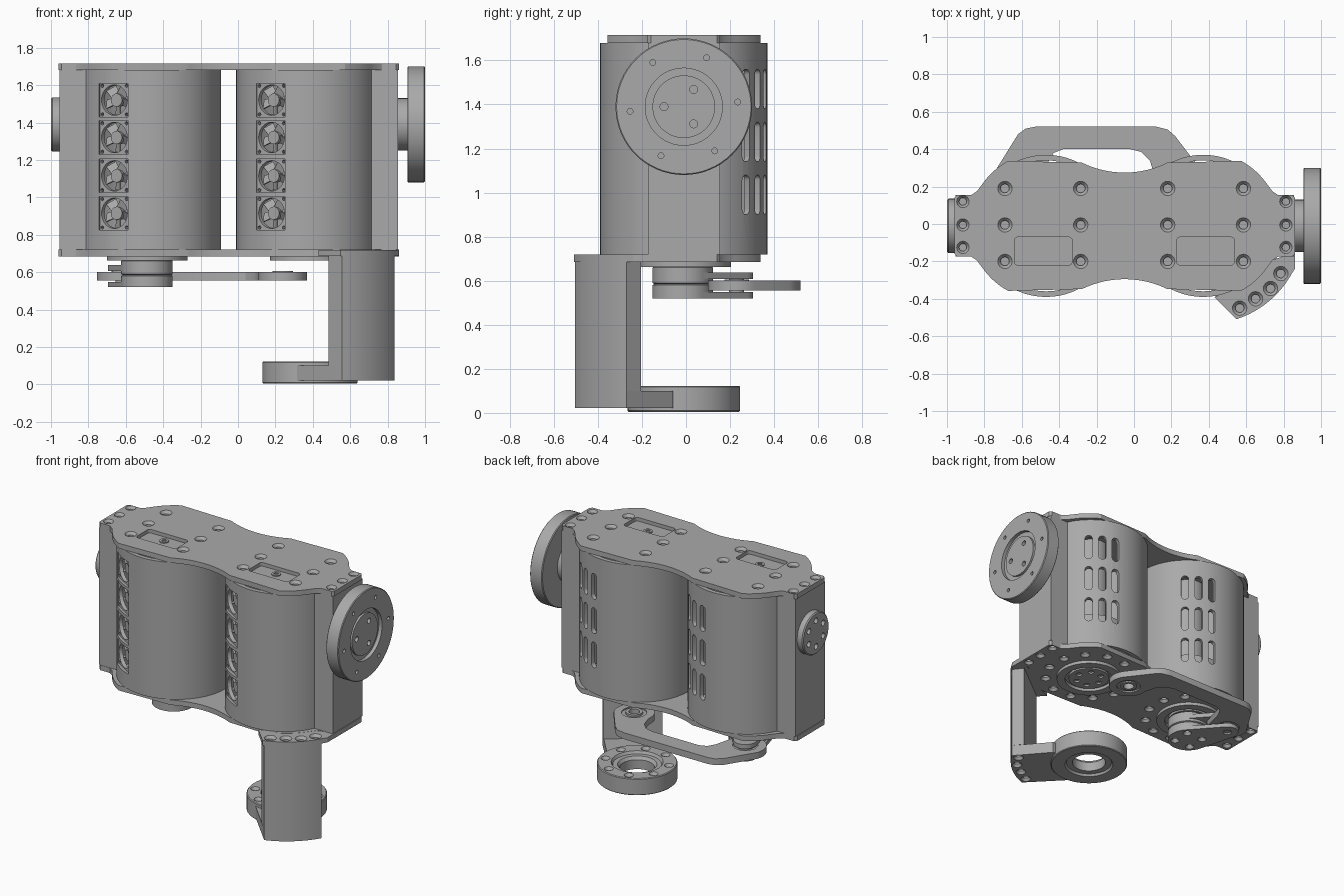
import bpy, bmesh
from math import cos, sin, radians, pi
from mathutils import Matrix, Vector, geometry

if "Cube" in bpy.data.objects:
    bpy.data.objects.remove(bpy.data.objects["Cube"])

grey = bpy.data.materials.new("machined_grey")
grey.use_nodes = True
grey.diffuse_color = (0.4, 0.4, 0.4, 1)
grey.node_tree.nodes["Principled BSDF"].inputs["Base Color"].default_value = (0.4, 0.4, 0.4, 1)

MID, CY = -0.05, -0.01
T = Matrix.Translation


def arc(cx, cy, r, a0, a1, n=24):
    steps = [radians(a0 + (a1 - a0) * i / n) for i in range(n + 1)]
    return [(cx + r * cos(a), cy + r * sin(a)) for a in steps]


def prism(bm, pts, z0, z1, m=Matrix()):
    """Extruded outline."""
    low = [bm.verts.new(m @ Vector((x, y, z0))) for x, y in pts]
    top = [bm.verts.new(m @ Vector((x, y, z1))) for x, y in pts]
    bm.faces.new(low[::-1])
    bm.faces.new(top)
    for i in range(len(pts)):
        j = (i + 1) % len(pts)
        bm.faces.new((low[i], low[j], top[j], top[i]))


def lathe(bm, profile, m=Matrix(), n=64, closed=False):
    """Turned solid with capped ends, or a ring when the profile is closed."""
    rings = [[bm.verts.new(m @ Vector((r * cos(2 * pi * i / n), r * sin(2 * pi * i / n), z)))
              for i in range(n)] for r, z in profile]
    pairs = list(zip(rings, rings[1:]))
    if closed:
        pairs.append((rings[-1], rings[0]))
    else:
        bm.faces.new(rings[0])
        bm.faces.new(rings[-1])
    for a, b in pairs:
        for i in range(n):
            j = (i + 1) % n
            bm.faces.new((a[i], a[j], b[j], b[i]))


def tube(bm, r0, r1, z0, z1, m=Matrix()):
    lathe(bm, [(r0, z0), (r1, z0), (r1, z1), (r0, z1)], m, closed=True)


def screw_hole(bm, x, y, z, up=1, r=0.042):
    lathe(bm, [(r, 0.004), (r * 0.55, -0.018), (r * 0.55, -0.03)],
          T((x, y, z)) @ Matrix.Diagonal((1, 1, up, 1)), 24)


def build(name, bm, cutter=None):
    """Turn the mesh into an object, cut it, and shade it."""
    def make(label, b):
        bmesh.ops.recalc_face_normals(b, faces=b.faces)
        mesh = bpy.data.meshes.new(label)
        b.to_mesh(mesh)
        b.free()
        mesh.materials.append(grey)
        o = bpy.data.objects.new(label, mesh)
        bpy.context.collection.objects.link(o)
        return o
    ob = make(name, bm)
    bpy.ops.object.select_all(action='DESELECT')
    bpy.context.view_layer.objects.active = ob
    ob.select_set(True)
    if cutter:
        tool = make("cutter", cutter)
        tool.hide_render = True
        mod = ob.modifiers.new("cut", 'BOOLEAN')
        mod.object, mod.solver = tool, 'EXACT'
        bpy.ops.object.modifier_apply(modifier="cut")
        bpy.data.objects.remove(tool)
    bpy.ops.object.shade_smooth_by_angle(angle=radians(30))
    return ob


# Figure-eight plate outline with square ends
quarter = [(0.91, 0.15), (0.895, 0.165), (0.82, 0.165), (0.79, 0.185)]
quarter += arc(0.435, 0, 0.395, 36, 61.6, 12) + arc(0, 0.804, 0.519, -61.6, -90, 12)[1:]
left_q = [(-x, y) for x, y in quarter[-2::-1]]
half = quarter + left_q
outline = [(x + MID, y + CY) for x, y in half + [(x, -y) for x, y in half[::-1]]]
grid = [(x, y) for x in (-0.69, -0.285, 0.18, 0.585) for y in (0.19, -0.005, -0.2)]
ends = [(x, y) for x in (-0.915, 0.812) for y in (0.12, -0.005, -0.125)]

# Top plate with screw holes and two pockets
bm, cut = bmesh.new(), bmesh.new()
prism(bm, outline, 1.68, 1.715)
for x, y in grid:
    screw_hole(cut, x, y, 1.715)
for x, y in ends:
    screw_hole(cut, x, y, 1.715, r=0.036)
for x in (-0.485, 0.383):
    box = []
    for sx, sy, a in ((1, 1, 0), (-1, 1, 90), (-1, -1, 180), (1, -1, 270)):
        box += arc(x + sx * 0.135, -0.145 + sy * 0.055, 0.02, a, a + 90, 4)
    prism(cut, box, 1.69, 1.73)
build("top_plate", bm, cut)
bm = bmesh.new()
for x in (-0.485, 0.383):
    tube(bm, 0.014, 0.03, 1.685, 1.697, T((x, -0.125, 0)))
build("pocket_screws", bm)

# Bottom plate with screw holes
bm, cut = bmesh.new(), bmesh.new()
prism(bm, outline, 0.685, 0.72)
for cx in (-0.485, 0.385):
    for x, y in arc(cx, CY, 0.29, 15, 345, 11):
        screw_hole(cut, x, y, 0.685, -1, 0.036)
for x, y in ends:
    screw_hole(cut, x, y, 0.685, -1, 0.034)
build("bottom_plate", bm, cut)

# Bracket flange that carries the arm
outer = arc(0.385, CY, 0.525, -72, -29, 16)
arm_holes = [(0.565, -0.45), (0.65, -0.40), (0.73, -0.345), (0.785, -0.265)]
bm, cut = bmesh.new(), bmesh.new()
prism(bm, [(0.43, -0.39)] + outer + [(0.86, -0.24), (0.86, -0.15), (0.72, -0.2), (0.6, -0.32)], 0.686, 0.719)
for x, y in arm_holes:
    screw_hole(cut, x, y, 0.719)
build("arm_flange", bm, cut)

# Arm wall and foot
outer = arc(0.385, CY, 0.522, -71, -30, 16)
bm = bmesh.new()
prism(bm, outer + [(0.785, -0.205), (0.485, -0.435)], 0.1, 0.686)
build("arm_wall", bm)
bm, cut = bmesh.new(), bmesh.new()
prism(bm, outer + [(0.655, -0.06), (0.56, -0.06), (0.3, -0.24)], 0.022, 0.1)
lathe(cut, [(0.2, 0), (0.2, 0.2)], T((0.385, CY, 0)))
for x, y in arm_holes:
    screw_hole(cut, x, y, 0.022, -1, 0.036)
build("arm_foot", bm, cut)

# Lower bearing ring
bm, cut = bmesh.new(), bmesh.new()
lathe(bm, [(0.11, 0.02), (0.15, 0.02), (0.16, 0.005), (0.25, 0.005), (0.255, 0.01), (0.255, 0.118),
           (0.25, 0.123), (0.165, 0.123), (0.155, 0.105), (0.125, 0.105), (0.11, 0.085)],
      T((0.385, CY, 0)), closed=True)
for x, y in arc(0.385, CY, 0.208, 20, 335, 7):
    screw_hole(cut, x, y, 0.123, r=0.032)
build("lower_bearing_ring", bm, cut)

# Motor housings: slotted shells, cores, fans
FAN = 238
rows = (1.52, 1.32, 1.115, 0.915)
for side, cx in (("right", MID - 0.42), ("left", MID + 0.42)):
    base = T((cx, CY, 0))
    bm, cut = bmesh.new(), bmesh.new()
    tube(bm, 0.35, 0.38, 0.72, 1.68, base)
    to_y = Matrix.Rotation(radians(90), 4, 'Y')
    for ang in (48, 62, 76):
        m = base @ Matrix.Rotation(radians(ang), 4, 'Z')
        for z in (1.47, 1.23, 0.99):
            slot = arc(-0.065, 0, 0.025, 90, 270, 8) + arc(0.065, 0, 0.025, -90, 90, 8)
            prism(cut, slot, 0.3, 0.45, m @ T((0, 0, z)) @ to_y)
    face = base @ Matrix.Rotation(radians(FAN), 4, 'Z')
    square = [(-0.09, -0.09), (0.09, -0.09), (0.09, 0.09), (-0.09, 0.09)]
    for z in rows:
        prism(cut, square, 0.3, 0.45, face @ T((0, 0, z)) @ to_y)
    build(side + "_motor_shell", bm, cut)

    bm, cut = bmesh.new(), bmesh.new()
    for z in rows:
        m = face @ T((0, 0, z)) @ to_y
        prism(bm, square, 0.335, 0.36, m)
        lathe(cut, [(0.078, 0.32), (0.083, 0.38)], m, 32)
        for x, y in arc(0, 0, 0.108, 45, 315, 3):
            lathe(cut, [(0.009, 0.32), (0.009, 0.38)], m @ T((x, y, 0)), 12)
    build(side + "_fan_frames", bm, cut)

    bm = bmesh.new()
    for z in rows:
        m = face @ T((0, 0, z)) @ to_y
        lathe(bm, [(0.035, 0.3), (0.035, 0.34)], m, 24)
        for k in range(5):
            blade = m @ Matrix.Rotation(2 * pi * k / 5, 4, 'Z') @ T((0.055, 0, 0.32)) @ Matrix.Rotation(0.6, 4, 'X')
            prism(bm, [(-0.03, -0.025), (0.022, -0.03), (0.022, 0.03), (-0.03, 0.025)], -0.003, 0.003, blade)
    build(side + "_fan_rotors", bm)
    bm = bmesh.new()
    lathe(bm, [(0.26, 0.72), (0.26, 1.02), (0.12, 1.02), (0.12, 1.68)], base)
    build(side + "_motor_core", bm)

# End blocks
for name, x0, x1 in (("right_end_block", -0.955, -0.81), ("left_end_block", 0.71, 0.855)):
    bm = bmesh.new()
    prism(bm, [(x0, -0.173), (x1, -0.173), (x1, 0.155), (x0, 0.155)], 0.72, 1.68)
    build(name, bm)

# Side output flange on +x, and boss on -x; local z points outward, local x to +y
face_left = Matrix(((0, 0, 1, 0), (1, 0, 0, CY), (0, 1, 0, 1.39), (0, 0, 0, 1)))
face_right = Matrix(((0, 0, -1, 0), (1, 0, 0, CY), (0, 1, 0, 1.39), (0, 0, 0, 1)))
bm, cut = bmesh.new(), bmesh.new()
lathe(bm, [(0.14, 0.85), (0.14, 0.905), (0.305, 0.905), (0.31, 0.91), (0.31, 0.995), (0.305, 1.0),
           (0.175, 1.0), (0.175, 0.975), (0.142, 0.975), (0.142, 0.99)], face_left)
for r, size, a in ((0.09, 0.018, 60), (0.245, 0.013, 5), (0.245, 0.013, 65)):
    for x, y in arc(0, 0, r, a, a + 240, 2):
        lathe(cut, [(size, 0.96), (size, 1.02)], face_left @ T((x, y, 0)), 20)
build("output_flange", bm, cut)
bm, cut = bmesh.new(), bmesh.new()
lathe(bm, [(0.145, 0.95), (0.145, 0.993), (0.138, 1.0)], face_right)
for x, y in arc(0, 0, 0.09, 30, 330, 5):
    lathe(cut, [(0.02, 0.97), (0.02, 1.02)], face_right @ T((x, y, 0)), 20)
build("side_boss", bm, cut)

# Underside bearings and hubs
for side, cx in (("right", -0.485), ("left", 0.385)):
    m = T((cx, CY, 0))
    bm, cut = bmesh.new(), bmesh.new()
    tube(bm, 0.16, 0.215, 0.663, 0.686, m)
    build(side + "_bearing_ring", bm)
    bm = bmesh.new()
    lathe(bm, [(0.135, 0.668), (0.135, 0.69)], m)
    for x, y in arc(0, 0, 0.085, 0, 300, 5):
        lathe(cut, [(0.02, 0.65), (0.02, 0.68)], m @ T((x, y, 0)), 20)
    build(side + "_output_hub", bm, cut)

# Crank: hub with two forked ears
pivot = (-0.62, 0.23)
bm, cut = bmesh.new(), bmesh.new()
lathe(bm, [(0.138, 0.548), (0.138, 0.58), (0.128, 0.585), (0.138, 0.59), (0.138, 0.66), (0.12, 0.67)], T((-0.487, CY - 0.005, 0)))
build("crank_hub", bm)
bm = bmesh.new()
pts = arc(-0.487, CY - 0.005, 0.138, 0, 354, 59) + arc(*pivot, 0.075, 0, 350, 35)
shape = [pts[i] for i in geometry.convex_hull_2d([Vector(p) for p in pts])]
prism(bm, shape, 0.52, 0.548)
prism(bm, shape, 0.607, 0.638)
for x, y in arc(-0.487, CY - 0.005, 0.09, 45, 315, 3) + [pivot]:
    screw_hole(cut, x, y, 0.52, -1, 0.032)
build("crank_ears", bm, cut)

# Offset link bar with pivot bearings
bm, cut = bmesh.new(), bmesh.new()
link = arc(*pivot, 0.135, 160, 330, 24) + [(-0.46, 0.33), (-0.43, 0.38), (-0.38, 0.40), (-0.02, 0.40),
                                           (0.04, 0.385), (0.085, 0.34)]
link += arc(0.24, 0.23, 0.13, 170, 400, 28) + [(0.22, 0.47), (0.18, 0.505), (0.12, 0.52),
                                               (-0.53, 0.52), (-0.58, 0.51), (-0.62, 0.48)]
prism(bm, link, 0.555, 0.6)
for x, y in (pivot, (0.24, 0.23)):
    lathe(cut, [(0.08, 0.5), (0.08, 0.7)], T((x, y, 0)), 40)
build("link_bar", bm, cut)
bm = bmesh.new()
for x, y in (pivot, (0.24, 0.23)):
    tube(bm, 0.035, 0.055, 0.556, 0.606, T((x, y, 0)))
    tube(bm, 0.055, 0.081, 0.565, 0.592, T((x, y, 0)))
lathe(bm, [(0.034, 0.53), (0.034, 0.62)], T((*pivot, 0)), 32)
build("link_bearings", bm)
